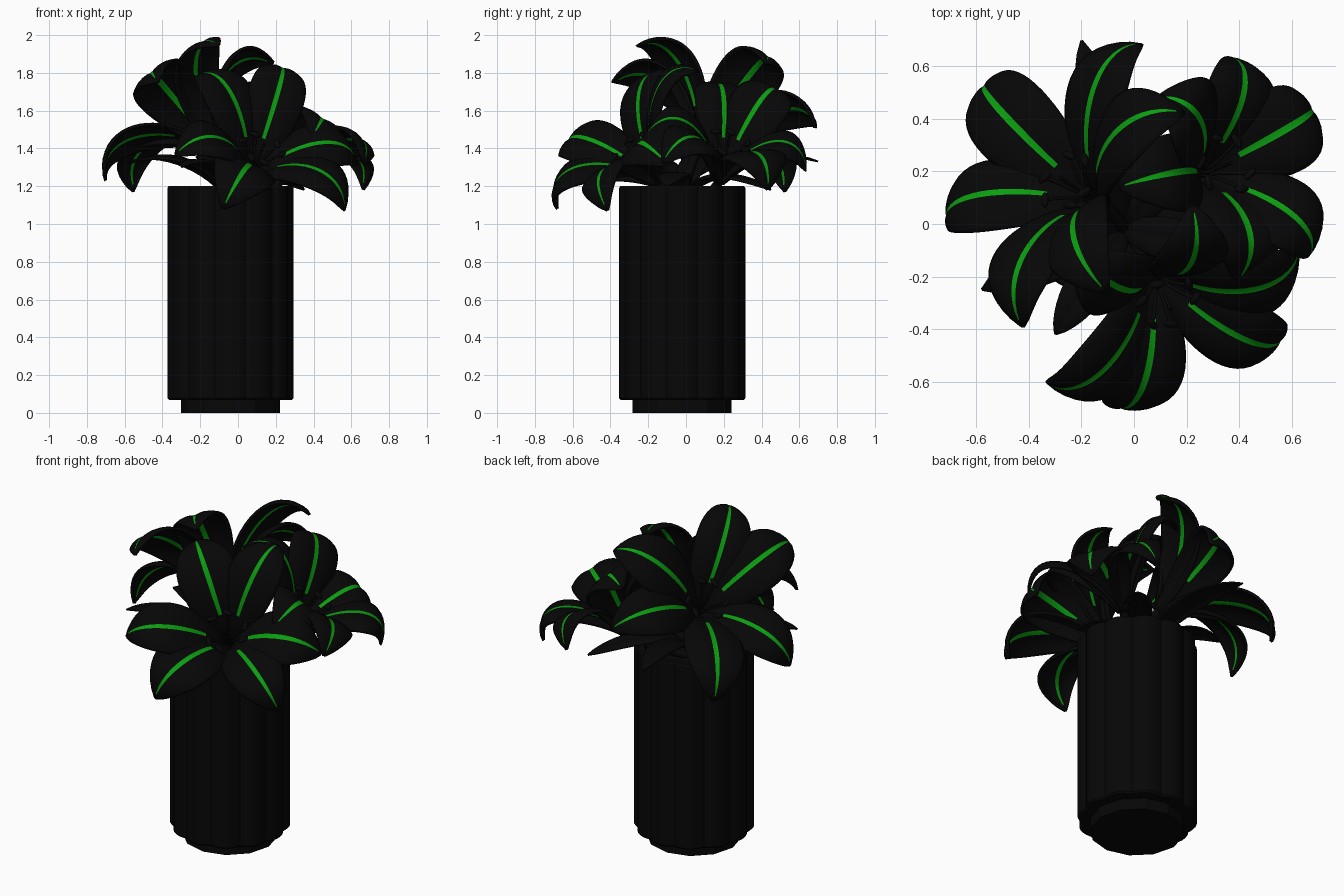
import bpy, bmesh, math
from mathutils import Vector as V

if "Cube" in bpy.data.objects:
    bpy.data.objects.remove(bpy.data.objects["Cube"])

def material(name, rgb):
    m = bpy.data.materials.new(name)
    m.diffuse_color = (*rgb, 1)
    m.use_nodes = True
    m.node_tree.nodes["Principled BSDF"].inputs["Base Color"].default_value = m.diffuse_color
    return m

BLACK = material("black", (0.002, 0.002, 0.002))
GREEN = material("green", (0.003, 0.34, 0.005))
CX, CY = -0.04, -0.02

def finish(bm, name, mats, angle=40):
    bmesh.ops.recalc_face_normals(bm, faces=bm.faces)
    me = bpy.data.meshes.new(name)
    bm.to_mesh(me)
    bm.free()
    ob = bpy.data.objects.new(name, me)
    bpy.context.collection.objects.link(ob)
    for m in mats:
        me.materials.append(m)
    bpy.ops.object.select_all(action='DESELECT')
    ob.select_set(True)
    bpy.context.view_layer.objects.active = ob
    bpy.ops.object.shade_smooth_by_angle(angle=math.radians(angle))
    return ob

def stack(name, rings, lobes, seg, depth):
    """Closed solid lofted through (radius, z) rings with scalloped outline."""
    bm, n, loops = bmesh.new(), lobes * seg, []
    for r, z in rings:
        loop = []
        for i in range(n):
            a = 2 * math.pi * i / n
            k = r - depth + depth * abs(math.cos(lobes * a / 2))
            loop.append(bm.verts.new((CX + k * math.cos(a), CY + k * math.sin(a), z)))
        loops.append(loop)
    for p, q in zip(loops, loops[1:]):
        for i in range(n):
            j = (i + 1) % n
            bm.faces.new((p[i], p[j], q[j], q[i]))
    bm.faces.new(loops[0])
    bm.faces.new(loops[-1])
    return finish(bm, name, [BLACK], 25)

# Fluted vase with a recessed mouth, and its foot
stack("vase", [(0.325, 0.068), (0.334, 0.078), (0.334, 1.19), (0.328, 1.20),
               (0.295, 1.20), (0.29, 1.10)], 12, 8, 0.022)
stack("vase_foot", [(0.262, 0.0), (0.262, 0.075)], 12, 1, 0.0)

def bezier(p, t):
    s = 1 - t
    pos = p[0]*s**3 + p[1]*3*s*s*t + p[2]*3*s*t*t + p[3]*t**3
    tan = (p[1]-p[0])*s*s + (p[2]-p[1])*2*s*t + (p[3]-p[2])*t*t
    return pos, tan.normalized()

ACROSS = [-1, -.9, -.7, -.45, -.25, -.09, .09, .25, .45, .7, .9, 1]

def blade(bm, p, side, width, rib, steps=22):
    """Petal or leaf swept along a bezier, with a grooved cross-section."""
    rows = []
    for i in range(steps + 1):
        t = min(i / steps, 0.997)
        pos, tan = bezier(p, t)
        nrm = tan.cross(side).normalized()
        w = width * math.sin(math.pi * t**1.2)**0.75 + 0.022 * (1 - t)
        rows.append([bm.verts.new(pos + side * (s * w)
                     + nrm * (w * 0.4 * (abs(s) - 1.25 * s * s))) for s in ACROSS])
    for i in range(steps):
        for j in range(len(ACROSS) - 1):
            f = bm.faces.new((rows[i][j], rows[i][j+1], rows[i+1][j+1], rows[i+1][j]))
            if rib and j == 5 and 0.25 < i / steps < 0.93:
                f.material_index = 1

def thicken(ob, amount):
    m = ob.modifiers.new("thickness", 'SOLIDIFY')
    m.thickness, m.offset = amount, 0

def tube(name, paths, radius):
    cu = bpy.data.curves.new(name, 'CURVE')
    cu.dimensions = '3D'
    cu.bevel_depth, cu.bevel_resolution, cu.use_fill_caps = radius, 2, True
    for pts in paths:
        sp = cu.splines.new('POLY')
        sp.points.add(len(pts) - 1)
        for q, c in zip(sp.points, pts):
            q.co = (*c, 1)
    cu.materials.append(BLACK)
    ob = bpy.data.objects.new(name, cu)
    bpy.context.collection.objects.link(ob)

def flower(name, axis, tips):
    axis = V(axis).normalized()
    tips = [V(t) for t in tips]
    c = sum(tips, V()) / 6
    base = c - axis * 0.25
    # Six recurved petals
    bm = bmesh.new()
    filaments, anthers = [], []
    for i, t in enumerate(tips):
        d = t - c
        rad = (d - axis * d.dot(axis)).normalized()
        side = axis.cross(rad).normalized()
        p = [base + rad * 0.02, c + axis * 0.02 + rad * 0.08,
             c + d * 0.80 + axis * 0.27, t]
        blade(bm, p, side, 0.155 if i % 2 else 0.14, True)
        # Stamen beside each petal
        s = (rad + side * 0.55).normalized()
        path = [bezier([base, base + axis * 0.12, c + s * 0.06 - axis * 0.05,
                        c + s * 0.11], k / 6)[0] for k in range(7)]
        filaments.append(path)
        anthers.append((path[-1], side))
    thicken(finish(bm, name + "_petals", [BLACK, GREEN], 60), 0.016)
    tube(name + "_stamens", filaments + [[base, c + axis * 0.04]], 0.007)
    bm = bmesh.new()
    for pos, side in anthers:
        new = bmesh.ops.create_uvsphere(bm, u_segments=10, v_segments=6, radius=1)["verts"]
        bmesh.ops.scale(bm, vec=(0.015, 0.015, 0.032), verts=new)
        rot = V((0, 0, 1)).rotation_difference(side).to_matrix()
        bmesh.ops.rotate(bm, matrix=rot, verts=new)
        bmesh.ops.translate(bm, vec=pos, verts=new)
    finish(bm, name + "_anthers", [BLACK], 60)
    # Stem down into the vase
    foot = V((CX, CY, 1.05))
    stem = [foot, foot + V((0, 0, 0.1)), base - axis * 0.12, base + axis * 0.02]
    tube(name + "_stem", [[bezier(stem, k / 10)[0] for k in range(11)]], 0.025)

flower("front_flower", (.30, -.62, .72),
       [(.56, -.41, 1.07), (-.08, -.68, 1.08), (-.33, -.6, 1.36),
        (-.22, -.09, 1.77), (.22, .07, 1.80), (.62, -.09, 1.31)])
flower("left_flower", (-.57, .39, .72),
       [(-.1, -.26, 1.94), (-.42, -.39, 1.75), (-.70, 0, 1.23),
        (-.55, .52, 1.17), (.03, .68, 1.51), (.19, .42, 1.85)])
flower("right_flower", (.51, .2, .83),
       [(.36, .63, 1.28), (.66, .43, 1.18), (.66, -.12, 1.32),
        (.39, -.21, 1.46), (-.06, .14, 1.69), (.09, .48, 1.66)])

# Slim leaves spreading over the rim
bm = bmesh.new()
for tip in [(-.2, .7, 1.33), (.35, .45, 1.18), (-.58, -.25, 1.32),
            (-.52, .12, 1.33), (.33, -.1, 1.2), (-.3, -.42, 1.3)]:
    t, b = V(tip), V((CX, CY, 1.12))
    d = V((t.x - b.x, t.y - b.y, 0))
    side = V((0, 0, 1)).cross(d).normalized()
    blade(bm, [b, b + d * 0.2 + V((0, 0, .2)), b + d * 0.7 + V((0, 0, t.z - 1.04)), t],
          side, 0.07, False, 14)
thicken(finish(bm, "leaves", [BLACK], 60), 0.01)
